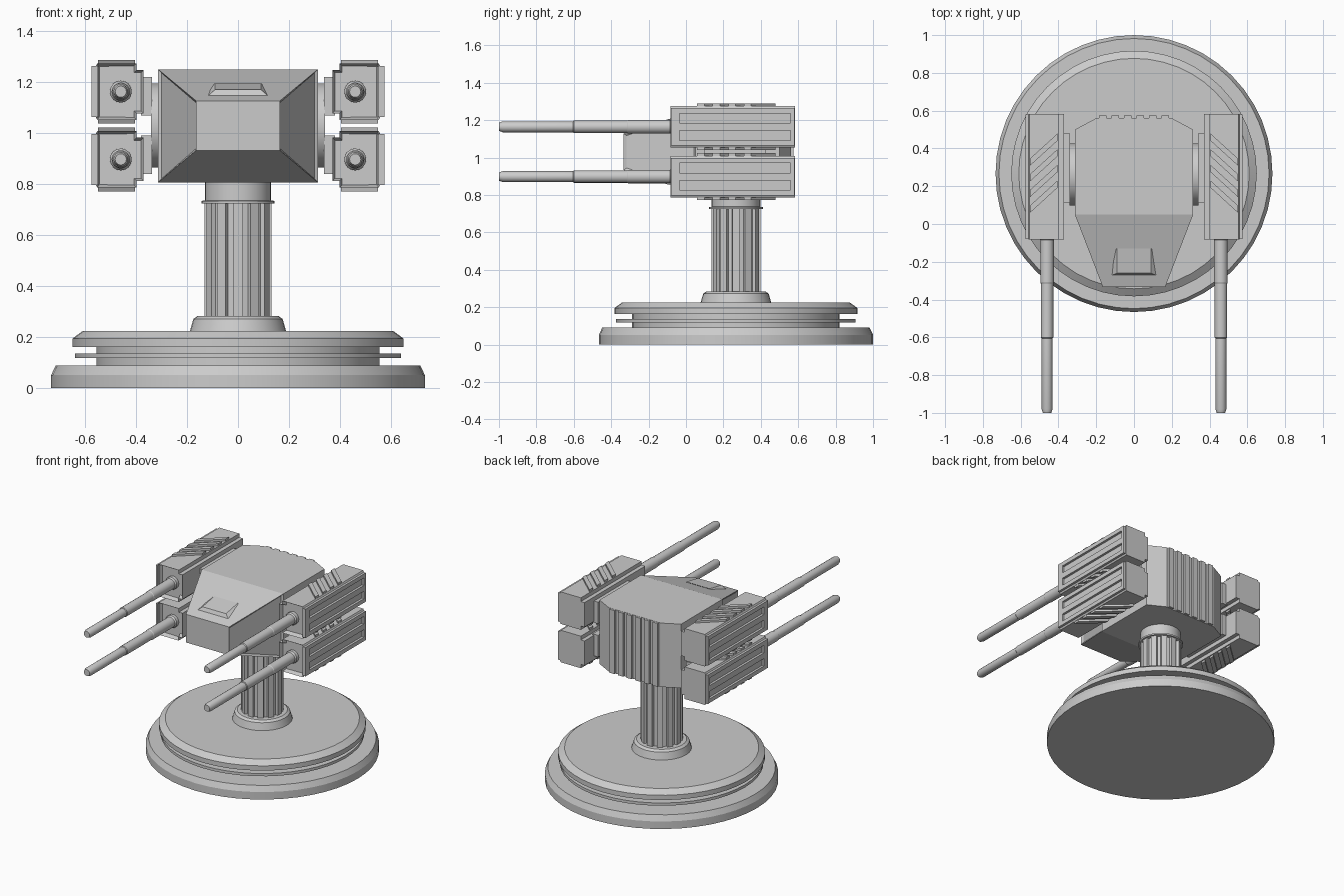
import bpy, bmesh, math
from mathutils import Vector

if "Cube" in bpy.data.objects:
    bpy.data.objects.remove(bpy.data.objects["Cube"])

CY = 0.267      # pedestal axis
CZ = 1.031      # height of the gun mirror plane
GX, GZ = 0.46, 0.133   # barrel axis, relative to the mirror plane


def finish(name, bm, origin=(0, 0, 0), mirror=None, smooth=None):
    bmesh.ops.recalc_face_normals(bm, faces=bm.faces)
    me = bpy.data.meshes.new(name)
    bm.to_mesh(me)
    bm.free()
    ob = bpy.data.objects.new(name, me)
    ob.location = origin
    bpy.context.collection.objects.link(ob)
    if mirror:
        m = ob.modifiers.new("Mirror", 'MIRROR')
        m.use_axis = mirror
        m.use_mirror_merge = False
    if smooth:
        bpy.ops.object.select_all(action='DESELECT')
        ob.select_set(True)
        bpy.context.view_layer.objects.active = ob
        bpy.ops.object.shade_smooth_by_angle(angle=math.radians(smooth))
    return ob


def loft(bm, rings):
    """Skin equal-length rings of points and cap both ends."""
    vs = [[bm.verts.new(p) for p in r] for r in rings]
    n = len(vs[0])
    for a, b in zip(vs, vs[1:]):
        for i in range(n):
            j = (i + 1) % n
            bm.faces.new((a[i], a[j], b[j], b[i]))
    return bm.faces.new(vs[0]), bm.faces.new(vs[-1])


def box(bm, x0, x1, y0, y1, z0, z1):
    loft(bm, [[(x0, y0, z), (x1, y0, z), (x1, y1, z), (x0, y1, z)] for z in (z0, z1)])


def turned(bm, profile, sides, place):
    """Round part from (radius, position) pairs; place maps (u, v, w) to a point."""
    ang = [2 * math.pi * i / sides for i in range(sides)]
    loft(bm, [[place(r * math.cos(a), r * math.sin(a), w) for a in ang] for r, w in profile])


def upright(u, v, w):
    return (u, CY + v, w)


# stepped round base
bm = bmesh.new()
turned(bm, [(0.733, 0), (0.733, 0.052), (0.715, 0.09), (0.555, 0.09), (0.555, 0.118),
            (0.64, 0.118), (0.64, 0.137), (0.555, 0.137), (0.555, 0.162), (0.65, 0.162),
            (0.65, 0.195), (0.61, 0.224)], 48, upright)
finish("base", bm, smooth=20)

# collar at the foot of the column
bm = bmesh.new()
turned(bm, [(0.19, 0.22), (0.175, 0.272), (0.158, 0.284), (0.12, 0.284)], 32, upright)
finish("column_collar", bm, smooth=30)

# fluted column
bm = bmesh.new()
flutes = 12
section = []
for i in range(flutes):
    for f, r in ((-0.27, 0.133), (0.27, 0.133), (0.33, 0.115), (0.67, 0.115)):
        a = 2 * math.pi * (i + f) / flutes
        section.append((r * math.cos(a), CY + r * math.sin(a)))
loft(bm, [[(x, y, z) for x, y in section] for z in (0.27, 0.73)])
finish("fluted_column", bm)

# neck under the head
bm = bmesh.new()
turned(bm, [(0.125, 0.724), (0.144, 0.724), (0.144, 0.735), (0.13, 0.737), (0.13, 0.85)], 32, upright)
finish("neck", bm, smooth=30)

# faceted head, tapering to the front
bm = bmesh.new()
stations = [(-0.334, 0.165, 0.933, 1.128), (0.05, 0.313, 0.808, 1.251),
            (0.5, 0.313, 0.808, 1.251), (0.56, 0.2, 0.808, 1.251)]
loft(bm, [[(-w, y, a), (w, y, a), (w, y, b), (-w, y, b)] for y, w, a, b in stations])
bmesh.ops.recalc_face_normals(bm, faces=bm.faces)
cheeks = [f for f in bm.faces if abs(f.normal.x) > 0.5 and f.normal.y < -0.1]
bmesh.ops.inset_individual(bm, faces=cheeks, thickness=0.018, depth=-0.01)
finish("head", bm)

# vertical ribs on the back of the head
bm = bmesh.new()
for i in range(6):
    x = -0.165 + i * 0.066
    box(bm, x - 0.019, x + 0.019, 0.54, 0.575, 0.81, 1.25)
finish("rear_ribs", bm)

# small hood on the sloping front
bm = bmesh.new()
loft(bm, [[(-0.125, -0.275, 1.14), (0.125, -0.275, 1.14), (0.09, -0.26, 1.172), (-0.09, -0.26, 1.172)],
          [(-0.125, -0.15, 1.17), (0.125, -0.15, 1.17), (0.09, -0.13, 1.196), (-0.09, -0.13, 1.196)]])
finish("front_hood", bm)

# pivot drums and brackets holding the guns
bm = bmesh.new()
turned(bm, [(0.165, 0.30), (0.165, 0.342)], 24, lambda u, v, w: (w, 0.262 + u, v))
finish("pivot_drum", bm, (0, 0, CZ), (True, False, False), smooth=30)
bm = bmesh.new()
box(bm, 0.338, 0.38, 0.11, 0.48, 0.04, 0.19)
finish("gun_bracket", bm, (0, 0, CZ), (True, False, True))

FOUR = (True, False, True)

# gun housing with recessed front
bm = bmesh.new()
prof = [(-0.09, 0.085), (-0.062, 0.085), (-0.062, 0.111), (0.092, 0.111), (0.098, 0.1),
        (0.098, -0.1), (0.092, -0.111), (-0.062, -0.111), (-0.062, -0.085), (-0.09, -0.085)]
front, back = loft(bm, [[(GX + u, y, GZ + v) for u, v in prof] for y in (-0.082, 0.583)])
bmesh.ops.recalc_face_normals(bm, faces=bm.faces)
bmesh.ops.inset_region(bm, faces=[front], thickness=0.014)
bmesh.ops.translate(bm, verts=front.verts, vec=(0, 0.03, 0))
finish("gun_housing", bm, (0, 0, CZ), FOUR)

# rails framing two long grooves on the outer side
bm = bmesh.new()
xo = (GX + 0.09, GX + 0.114)
for a, b in ((-0.1, -0.072), (-0.02, 0.02), (0.072, 0.1)):
    box(bm, *xo, -0.08, 0.58, GZ + a, GZ + b)
for y0, y1 in ((-0.08, -0.035), (0.56, 0.58)):
    box(bm, *xo, y0, y1, GZ - 0.0995, GZ + 0.0995)
finish("side_rails", bm, (0, 0, CZ), FOUR)

# slanted cooling slats above and below each housing
bm = bmesh.new()
for z0, z1 in ((0.1, 0.125), (-0.125, -0.1)):
    for i in range(4):
        y = 0.06 + i * 0.083
        loft(bm, [[(0.55, y, GZ + z), (0.55, y + 0.038, GZ + z),
                   (0.405, y + 0.17, GZ + z), (0.405, y + 0.132, GZ + z)] for z in (z0, z1)])
finish("cooling_slats", bm, (0, 0, CZ), FOUR)

# stepped barrels
bm = bmesh.new()
turned(bm, [(0.043, -0.03), (0.043, -0.075), (0.036, -0.085), (0.036, -0.31), (0.033, -0.315),
            (0.033, -0.6), (0.029, -0.605), (0.029, -0.98), (0.022, -1.0)], 16,
       lambda u, v, w: (GX + u, w, GZ + v))
finish("barrel", bm, (0, 0, CZ), FOUR, smooth=30)
